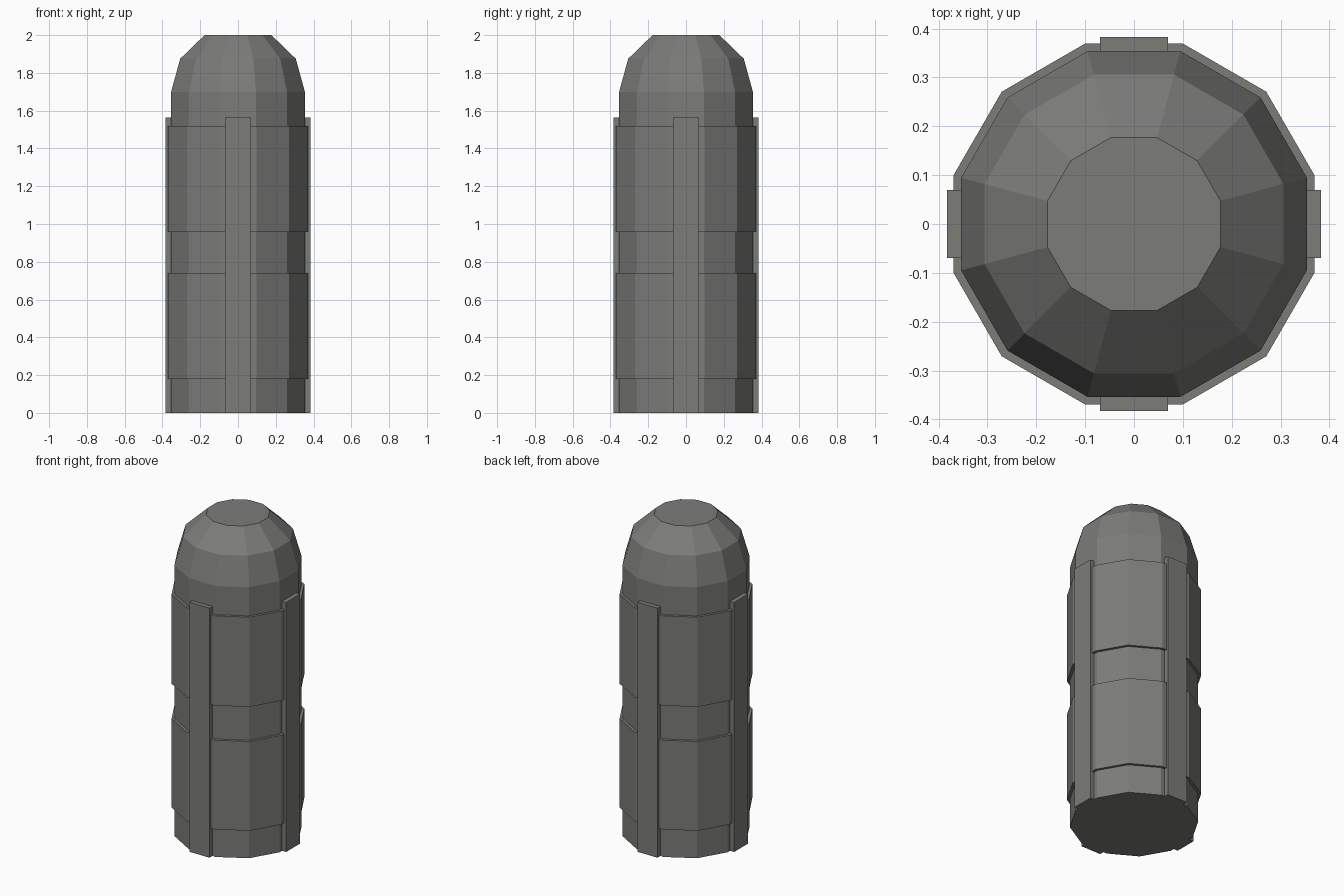
import bpy, bmesh, math

if "Cube" in bpy.data.objects:
    bpy.data.objects.remove(bpy.data.objects["Cube"])

SIDES = 12
grey = bpy.data.materials.new("gunmetal grey")
grey.diffuse_color = (0.2, 0.2, 0.19, 1)
grey.use_nodes = True
grey.node_tree.nodes["Principled BSDF"].inputs["Base Color"].default_value = grey.diffuse_color


def finish(bm, name):
    bmesh.ops.recalc_face_normals(bm, faces=bm.faces)
    mesh = bpy.data.meshes.new(name)
    bm.to_mesh(mesh)
    bm.free()
    mesh.materials.append(grey)
    obj = bpy.data.objects.new(name, mesh)
    bpy.context.collection.objects.link(obj)
    return obj


def lathe(name, profile):
    """Twelve-sided turned solid; profile is (distance to flat, height)."""
    bm = bmesh.new()
    rings = []
    for flat, z in profile:
        r = flat / math.cos(math.pi / SIDES)
        angles = [math.tau * (i + 0.5) / SIDES for i in range(SIDES)]
        rings.append([bm.verts.new((r * math.cos(a), r * math.sin(a), z)) for a in angles])
    for low, high in zip(rings, rings[1:]):
        for i in range(SIDES):
            j = (i + 1) % SIDES
            bm.faces.new((low[i], low[j], high[j], high[i]))
    bm.faces.new(rings[0][::-1])
    bm.faces.new(rings[-1])
    return finish(bm, name)


# Body with two raised bands and a faceted dome
BODY, BAND = 0.354, 0.37
lathe("capsule_body", [
    (BODY, 0), (BODY, 0.18), (BAND, 0.18), (BAND, 0.74),
    (BODY, 0.74), (BODY, 0.957), (BAND, 0.957), (BAND, 1.52),
    (BODY, 1.52), (BODY, 1.70), (0.306, 1.875), (0.177, 2.0)])

# Four upright ribs
INNER, OUTER, WIDTH, HEIGHT = 0.33, 0.383, 0.14, 1.565
for k, side in enumerate(("right", "back", "left", "front")):
    bm = bmesh.new()
    bmesh.ops.create_cube(bm, size=1)
    bmesh.ops.scale(bm, vec=(OUTER - INNER, WIDTH, HEIGHT), verts=bm.verts)
    bmesh.ops.translate(bm, vec=((OUTER + INNER) / 2, 0, HEIGHT / 2), verts=bm.verts)
    rib = finish(bm, side + "_rib")
    rib.rotation_euler.z = k * math.pi / 2
